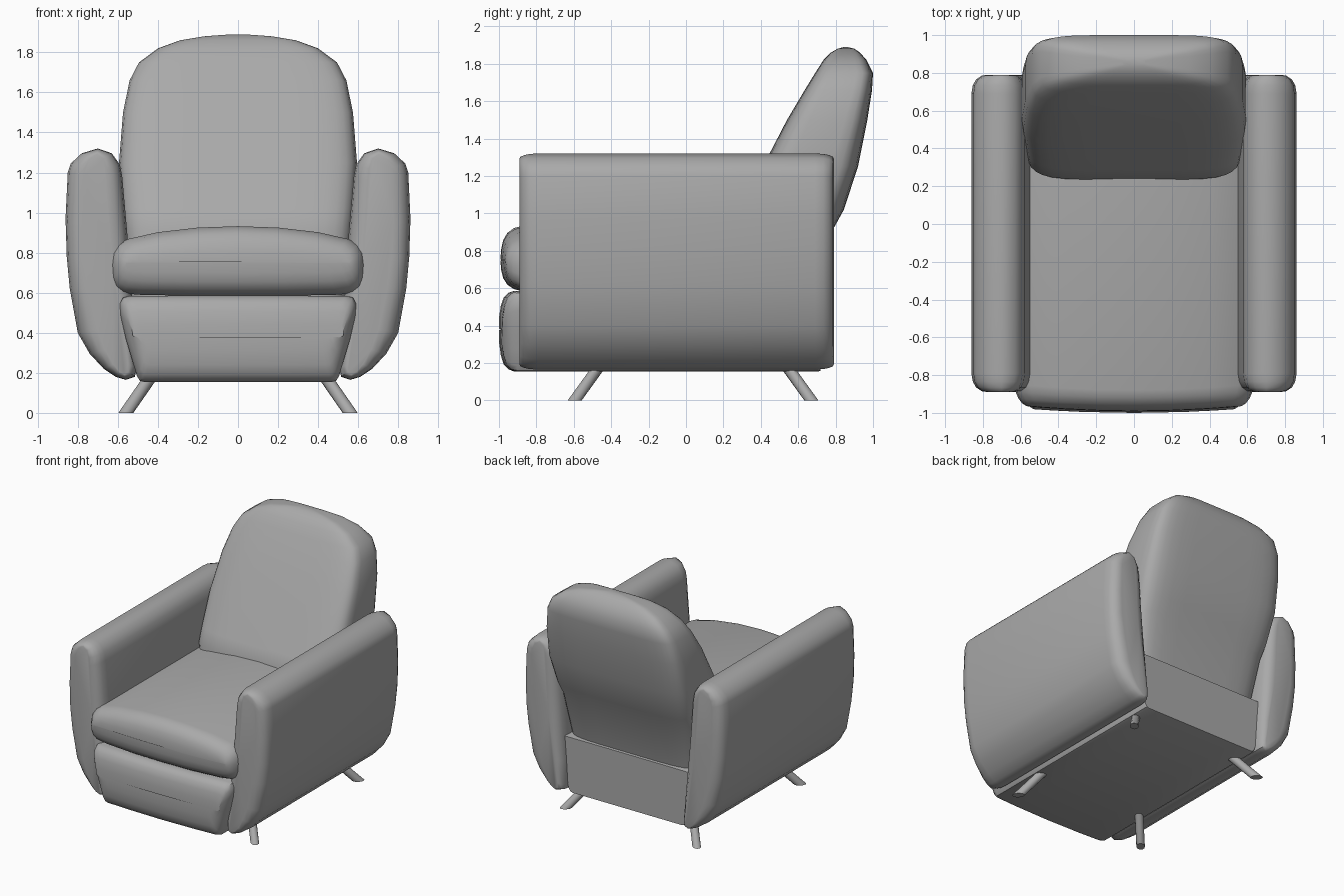
import bpy, bmesh
from math import sin, cos, pi, radians, copysign
from mathutils import Vector

cube = bpy.data.objects.get("Cube")
if cube:
    bpy.data.objects.remove(cube, do_unlink=True)

GREY = (0.4, 0.4, 0.4, 1.0)
mat = bpy.data.materials.new("grey_upholstery")
mat.use_nodes = True
mat.diffuse_color = GREY
mat.node_tree.nodes["Principled BSDF"].inputs["Base Color"].default_value = GREY


def loft(name, rings, angle=40):
    """Skin a list of equal closed rings and cap both ends."""
    bm = bmesh.new()
    loops = [[bm.verts.new(p) for p in ring] for ring in rings]
    n = len(loops[0])
    for a, b in zip(loops, loops[1:]):
        for i in range(n):
            j = (i + 1) % n
            bm.faces.new((a[i], a[j], b[j], b[i]))
    bm.faces.new(loops[0])
    bm.faces.new(loops[-1])
    bmesh.ops.recalc_face_normals(bm, faces=bm.faces)
    mesh = bpy.data.meshes.new(name)
    bm.to_mesh(mesh)
    bm.free()
    mesh.materials.append(mat)
    obj = bpy.data.objects.new(name, mesh)
    bpy.context.collection.objects.link(obj)
    bpy.ops.object.select_all(action='DESELECT')
    obj.select_set(True)
    bpy.context.view_layer.objects.active = obj
    bpy.ops.object.shade_smooth_by_angle(angle=radians(angle))
    return obj


def cushion(name, outline, rows, zc, mid=lambda z: 0.0, bow=0.0, side=1):
    """Sweep an x-z outline along y; each row is (y, x scale, z scale)."""
    rings = []
    for y, sx, sz in rows:
        ring = []
        for x, z in outline:
            px = mid(z) + (x - mid(z)) * sx
            curve = bow * (px / 0.6) ** 2 if y < -0.8 else 0
            ring.append((side * px, y + curve, zc + (z - zc) * sz))
        rings.append(ring)
    return loft(name, rings)


def mirrored(half):
    """Close a half outline that starts and ends on x = 0."""
    return half + [(-x, z) for x, z in reversed(half[1:-1])]


# Base with a tapered, padded front panel
base = mirrored([(0, .585), (.3, .585), (.54, .584), (.575, .575), (.59, .545),
                 (.585, .48), (.56, .37), (.53, .27), (.505, .185), (.49, .16),
                 (.47, .155), (.3, .155), (0, .155)])
cushion("base", base, [(.72, .99, .985), (.71, 1, 1), (-.92, 1, 1), (-.95, .985, .95),
                       (-.975, .96, .83), (-.99, .93, .62), (-1, .9, .3),
                       (-1, .89, .02)], zc=.38, bow=.025)

# Crowned seat cushion with a rounded nose
seat = mirrored([(0, .932), (.2, .925), (.4, .902), (.55, .868), (.6, .84), (.628, .8),
                 (.637, .74), (.632, .67), (.615, .625), (.58, .6), (.5, .59),
                 (.25, .585), (0, .585)])
cushion("seat_cushion", seat, [(.45, 1, 1), (-.88, 1, 1), (-.92, .985, .94),
                               (-.955, .96, .8), (-.978, .93, .58), (-.989, .9, .3),
                               (-.992, .88, .02)], zc=.75, bow=.03)

# Tall padded arms, curving in underneath
arm = [(.70, 1.32), (.78, 1.296), (.835, 1.245), (.85, 1.2), (.861, .97), (.855, .78),
       (.84, .62), (.80, .40), (.74, .295), (.67, .22), (.61, .18), (.56, .165),
       (.515, .18), (.505, .22), (.515, .4), (.54, .75), (.555, .92), (.578, 1.18),
       (.59, 1.24), (.63, 1.296)]
arm_rows = [(-.89, .45, .955), (-.885, .65, .97), (-.865, .84, .985), (-.835, .95, .996),
            (-.79, 1, 1)]
arm_rows += [(-.1 - y, sx, sz) for y, sx, sz in reversed(arm_rows)]


def arm_middle(z):
    return .705 - .13 * max(0, (.8 - z) / .63)


for label, side in (("left", 1), ("right", -1)):
    cushion(label + "_arm", arm, arm_rows, zc=.74, mid=arm_middle, side=side)

# Reclined backrest: height, half width, front y, back y
back_rows = [(.58, .54, .25, .70), (.92, .57, .235, .79), (1.02, .58, .285, .845),
             (1.25, .595, .41, .92), (1.5, .575, .54, .97), (1.66, .542, .635, .995),
             (1.75, .495, .69, 1.0), (1.82, .40, .735, .965), (1.86, .29, .775, .93),
             (1.88, .17, .81, .9), (1.888, .06, .84, .87)]
rings = []
for z, w, front, rear in back_rows:
    ring = []
    for i in range(32):
        c, s = cos(2 * pi * (i + .5) / 32), sin(2 * pi * (i + .5) / 32)
        x = copysign(abs(c) ** .36, c) * w
        y = copysign(abs(s) ** .36, s) * (rear - front) / 2
        ring.append((x, (front + rear) / 2 + y, z))
    rings.append(ring)
loft("backrest", rings, angle=60)

# Splayed round legs, cut flat on the floor
for label, sx, sy, y in (("front_left", 1, -1, -.595), ("front_right", -1, -1, -.595),
                         ("back_left", 1, 1, .67), ("back_right", -1, 1, .67)):
    out = Vector((sx, sy, 0)).normalized()
    across = Vector((-out.y, out.x, 0))
    foot = Vector((sx * .56, y, 0))
    top = foot + Vector((-sx * .125, -sy * .13, .18))
    loft(label + "_leg", [[p + out * .044 * cos(a) + across * .03 * sin(a)
                           for a in (2 * pi * i / 12 for i in range(12))]
                          for p in (foot, top)])
